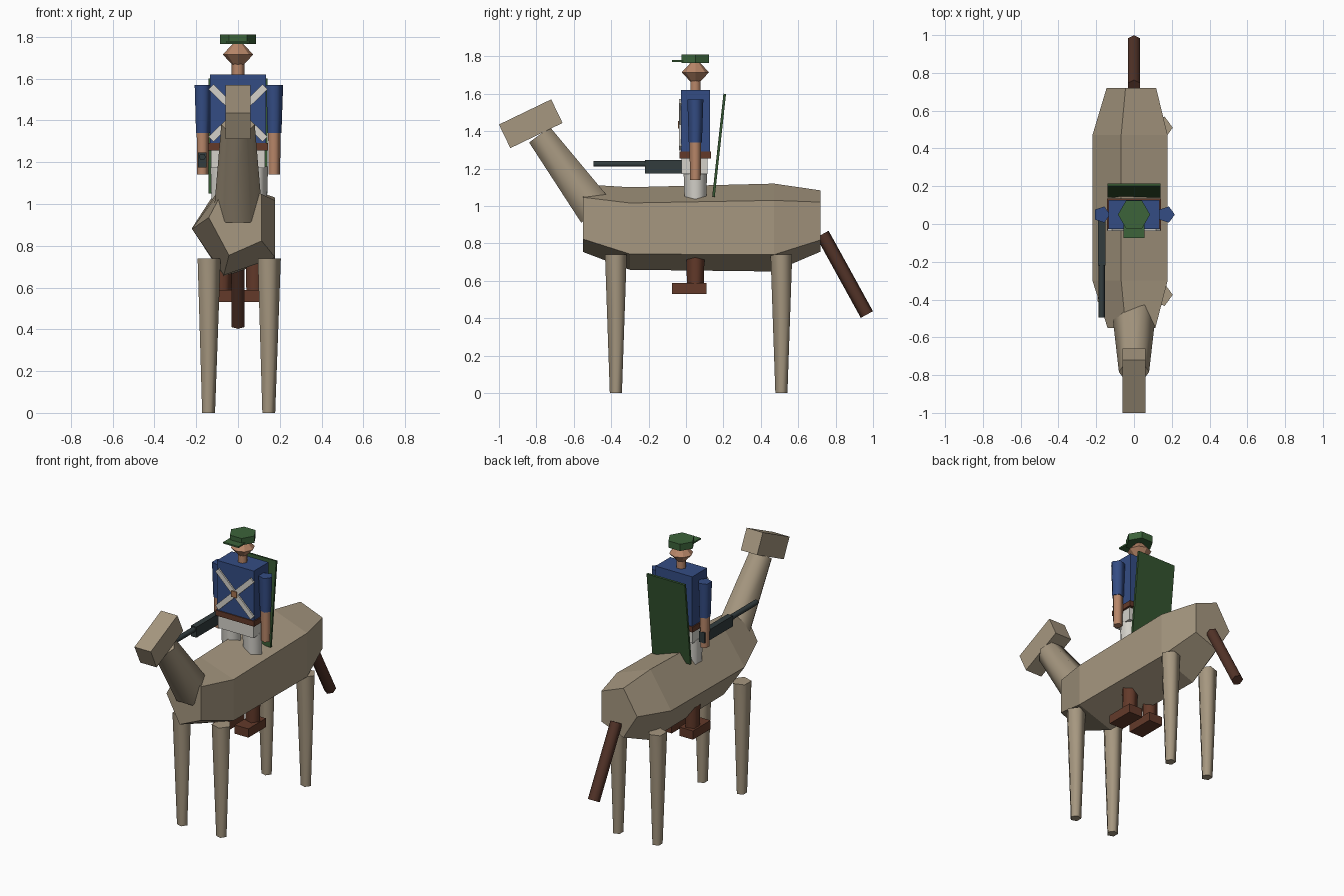
import bpy
import bmesh
from math import sin, cos, pi, radians, atan2, hypot
from mathutils import Matrix, Vector

cube = bpy.data.objects.get("Cube")
if cube:
    bpy.data.objects.remove(cube, do_unlink=True)


def make_material(name, rgb):
    mat = bpy.data.materials.new(name)
    mat.use_nodes = True
    mat.diffuse_color = (*rgb, 1)
    mat.node_tree.nodes["Principled BSDF"].inputs["Base Color"].default_value = (*rgb, 1)
    return mat


HIDE = make_material("tan hide", (0.38, 0.31, 0.215))
BLUE = make_material("blue cloth", (0.034, 0.073, 0.23))
GREEN = make_material("cap green", (0.045, 0.125, 0.042))
BOARD = make_material("board green", (0.034, 0.09, 0.029))
SKIN = make_material("skin", (0.48, 0.24, 0.14))
TAIL = make_material("dark brown", (0.085, 0.033, 0.021))
LEATHER = make_material("leather brown", (0.125, 0.042, 0.023))
STEEL = make_material("gun steel", (0.032, 0.045, 0.048))
WHITE = make_material("off white", (0.66, 0.64, 0.59))
BUCKLE = make_material("buckle tan", (0.4, 0.18, 0.08))


def finish(name, bm, mat, smooth=False):
    bmesh.ops.recalc_face_normals(bm, faces=bm.faces)
    mesh = bpy.data.meshes.new(name)
    bm.to_mesh(mesh)
    bm.free()
    mesh.materials.append(mat)
    obj = bpy.data.objects.new(name, mesh)
    bpy.context.collection.objects.link(obj)
    if smooth:
        bpy.ops.object.select_all(action="DESELECT")
        obj.select_set(True)
        bpy.context.view_layer.objects.active = obj
        bpy.ops.object.shade_smooth_by_angle(angle=radians(75))
    return obj


def box(name, center, size, mat, axis="X", angle=0):
    bm = bmesh.new()
    m = Matrix.Translation(center) @ Matrix.Rotation(angle, 4, axis) @ Matrix.Diagonal((*size, 1))
    bmesh.ops.create_cube(bm, size=1, matrix=m)
    return finish(name, bm, mat)


def loft(name, rings, mat, smooth=False):
    """Skin closed rings of points and cap both ends."""
    bm = bmesh.new()
    loops = [[bm.verts.new(p) for p in ring] for ring in rings]
    n = len(loops[0])
    for a, b in zip(loops, loops[1:]):
        for i in range(n):
            j = (i + 1) % n
            bm.faces.new((a[i], a[j], b[j], b[i]))
    bm.faces.new(loops[0])
    bm.faces.new(loops[-1])
    return finish(name, bm, mat, smooth)


def tube(name, start, end, r1, r2, mat, sides=5, turn=0, smooth=True):
    """Tapered prism whose first corner points along +x, between points in a plane of constant x."""
    start, end = Vector(start), Vector(end)
    axis = (end - start).normalized()
    u = Vector((1, 0, 0))
    v = axis.cross(u)
    rings = []
    for c, r in ((start, r1), (end, r2)):
        angles = [turn + 2 * pi * i / sides for i in range(sides)]
        rings.append([c + r * (cos(a) * u + sin(a) * v) for a in angles])
    return loft(name, rings, mat, smooth)


# Animal body: five-sided rings given as y, centre z, x radius, z radius
body_rings = []
for y, z, rx, rz in ((-0.55, 0.935, 0.14, 0.19), (-0.3, 0.88, 0.22, 0.232),
                     (0.47, 0.885, 0.22, 0.247), (0.72, 0.92, 0.145, 0.172)):
    angles = [pi + 2 * pi * i / 5 for i in range(5)]
    body_rings.append([(rx * cos(a), y, z + rz * sin(a)) for a in angles])
loft("animal_body", body_rings, HIDE)

# Animal neck, head and tail
tube("animal_neck", (0, -0.48, 0.97), (0, -0.783, 1.381), 0.115, 0.08, HIDE, sides=6)
box("animal_head", (0, -0.83, 1.44), (0.12, 0.31, 0.14), HIDE, "X", atan2(0.135, 0.28))
tube("animal_tail", (0, 0.73, 0.85), (0, 0.967, 0.42), 0.037, 0.037, TAIL, sides=6, turn=pi / 6)

# Animal legs
for side, x in (("left", 0.144), ("right", -0.144)):
    for place, y in (("front", -0.375), ("rear", 0.51)):
        tube(f"animal_{place}_{side}_leg", (x, y, 0), (x, y, 0.74), 0.034, 0.061, HIDE)

# Rider limbs
MID = 0.05
for side, s in (("left", 1), ("right", -1)):
    arm, leg = 0.171 * s, 0.078 * s
    tube(f"rider_{side}_sleeve", (arm, MID, 1.34), (arm, MID, 1.57), 0.037, 0.045, BLUE)
    tube(f"rider_{side}_forearm", (arm, MID, 1.14), (arm, MID, 1.34), 0.03, 0.033, SKIN)
    tube(f"rider_{side}_trouser_leg", (leg, MID, 0.88), (leg, MID, 1.18), 0.056, 0.066, WHITE)
    tube(f"rider_{side}_boot", (leg, MID, 0.58), (leg, MID, 0.88), 0.047, 0.056, LEATHER)
    box(f"rider_{side}_foot", (leg, 0.018, 0.56), (0.1, 0.185, 0.058), LEATHER)

# Rider trunk
box("rider_hips", (0, 0.045, 1.215), (0.26, 0.14, 0.085), WHITE)
box("rider_belt", (0, MID, 1.273), (0.285, 0.168, 0.036), LEATHER)
box("rider_torso", (0, MID, 1.455), (0.27, 0.155, 0.33), BLUE)

# Crossed chest straps and buckle
for side, s in (("left", 1), ("right", -1)):
    box(f"chest_strap_{side}", (0, -0.031, 1.435), (0.36, 0.012, 0.034), WHITE, "Y", s * radians(44))
box("strap_buckle", (0, -0.036, 1.435), (0.04, 0.016, 0.04), BUCKLE)

# Rider neck, head and cap
tube("rider_neck", (0, MID, 1.61), (0, MID, 1.67), 0.031, 0.031, SKIN, sides=6)
bm = bmesh.new()
for flip in (1, -1):
    bmesh.ops.create_cone(bm, segments=8, radius1=0.073, radius2=0.012, depth=0.065,
                          matrix=Matrix.Translation((0, MID, 1.715 + flip * 0.0325))
                          @ Matrix.Diagonal((1, 1, flip, 1)))
bmesh.ops.remove_doubles(bm, verts=bm.verts, dist=0.001)
finish("rider_head", bm, SKIN)
tube("cap_crown", (0, MID, 1.765), (0, MID, 1.81), 0.085, 0.085, GREEN, sides=6, smooth=False)
box("cap_peak", (0, -0.035, 1.775), (0.112, 0.08, 0.01), GREEN)

# Gun held in the right hand
box("gun_body", (-0.171, -0.07, 1.21), (0.04, 0.3, 0.07), STEEL)
tube("gun_barrel", (-0.171, -0.2, 1.225), (-0.171, -0.495, 1.225), 0.017, 0.017, STEEL, sides=6)

# Leaning board behind the rider
box("back_board", (0, 0.177, 1.325), (0.28, 0.014, hypot(0.06, 0.55)), BOARD, "X", -atan2(0.06, 0.55))
